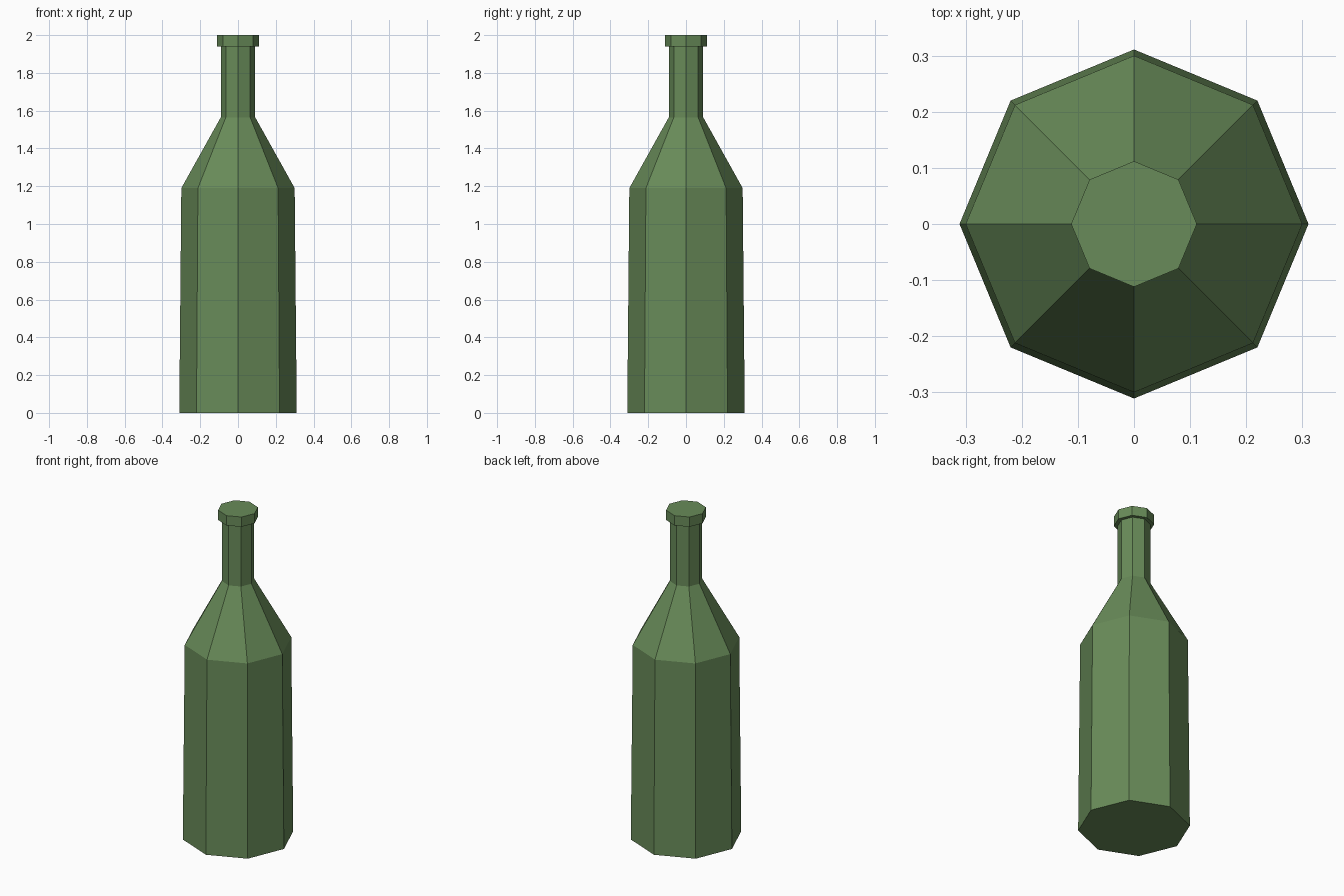
import bpy, bmesh
from math import cos, sin, tau

if "Cube" in bpy.data.objects:
    bpy.data.objects.remove(bpy.data.objects["Cube"])

SIDES = 8

# Bottle silhouette as (radius, height), from base to lip
profile = [(0.311, 0.0), (0.30, 1.19), (0.091, 1.565),
           (0.091, 1.94), (0.112, 1.94), (0.112, 2.0)]

# Green glass
glass = bpy.data.materials.new("green_glass")
glass.diffuse_color = (0.14, 0.26, 0.10, 1.0)
glass.use_nodes = True
glass.node_tree.nodes["Principled BSDF"].inputs["Base Color"].default_value = glass.diffuse_color


def lathe(name, profile, material):
    """Turn a profile around z into a closed, flat-faced solid."""
    bm = bmesh.new()
    rings = [[bm.verts.new((r * cos(tau * i / SIDES), r * sin(tau * i / SIDES), z))
              for i in range(SIDES)] for r, z in profile]
    for low, high in zip(rings, rings[1:]):
        for i in range(SIDES):
            j = (i + 1) % SIDES
            bm.faces.new((low[i], low[j], high[j], high[i]))
    # Base and top caps
    bm.faces.new(rings[0][::-1])
    bm.faces.new(rings[-1])
    mesh = bpy.data.meshes.new(name)
    bm.to_mesh(mesh)
    bm.free()
    mesh.materials.append(material)
    obj = bpy.data.objects.new(name, mesh)
    bpy.context.collection.objects.link(obj)
    return obj


# Body, shoulder, neck and lip in one solid
lathe("bottle", profile, glass)
